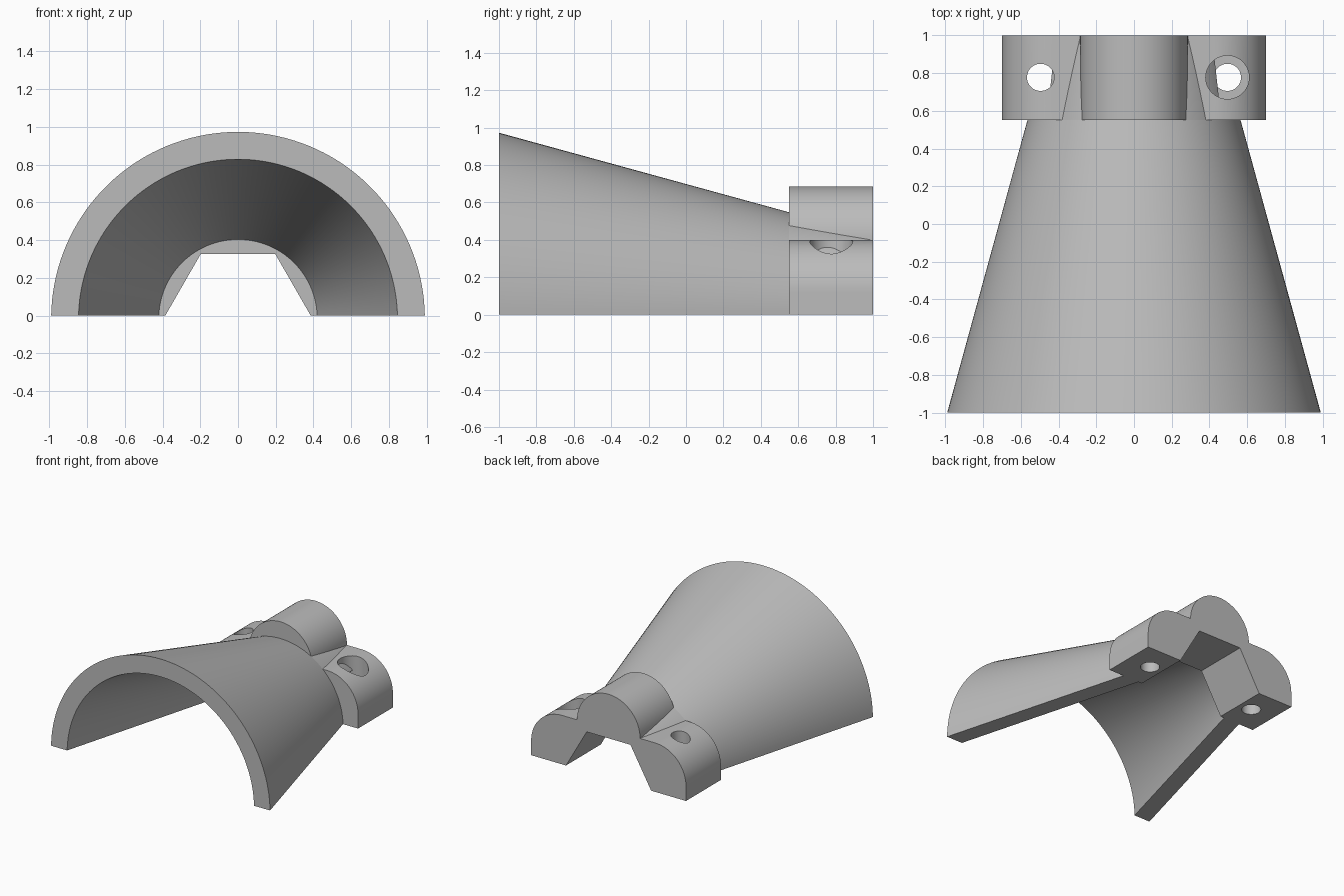
import bpy, bmesh, math

if "Cube" in bpy.data.objects:
    bpy.data.objects.remove(bpy.data.objects["Cube"], do_unlink=True)

AXIS_Z = -0.017            # height of the cone axis
JOIN_Y, BACK_Y = 0.55, 1.0

grey = bpy.data.materials.new("plain grey")
grey.use_nodes = True
grey.diffuse_color = (0.5, 0.5, 0.5, 1)
grey.node_tree.nodes["Principled BSDF"].inputs["Base Color"].default_value = (0.5, 0.5, 0.5, 1)


def finish(name, bm):
    bmesh.ops.recalc_face_normals(bm, faces=bm.faces)
    mesh = bpy.data.meshes.new(name)
    bm.to_mesh(mesh)
    bm.free()
    mesh.materials.append(grey)
    obj = bpy.data.objects.new(name, mesh)
    bpy.context.collection.objects.link(obj)
    return obj


def smooth(obj):
    bpy.ops.object.select_all(action='DESELECT')
    obj.select_set(True)
    bpy.context.view_layer.objects.active = obj
    bpy.ops.object.shade_smooth_by_angle(angle=math.radians(30))


def arc(cx, cz, r, start, end, steps):
    angles = [math.radians(start + (end - start) * i / steps) for i in range(steps + 1)]
    return [(cx + r * math.cos(a), cz + r * math.sin(a)) for a in angles]


def tapered_arch(name, y0, outer0, inner0, y1, outer1, inner1, trim=0, steps=72):
    """Arched conical wall; trim is the angle left off at each foot."""
    bm = bmesh.new()
    loops = []
    for y, r in ((y0, outer0), (y1, outer1), (y1, inner1), (y0, inner0)):
        foot = max(trim, math.degrees(math.asin(-AXIS_Z / r)))
        loops.append([bm.verts.new((x, y, z)) for x, z in
                      arc(0, AXIS_Z, r, foot, 180 - foot, steps)])
    for k in range(4):
        a, b = loops[k], loops[(k + 1) % 4]
        for i in range(steps):
            bm.faces.new((a[i], a[i + 1], b[i + 1], b[i]))
    for end in (0, -1):
        bm.faces.new([loop[end] for loop in loops])
    return finish(name, bm)


def cutter(name, x, r, z0, z1):
    bm = bmesh.new()
    bottom = bm.faces.new([bm.verts.new((px, py, z0))
                           for px, py in arc(x, 0.777, r, 0, 360, 48)[:-1]])
    top = bmesh.ops.extrude_face_region(bm, geom=[bottom])["geom"]
    bmesh.ops.translate(bm, vec=(0, 0, z1 - z0),
                        verts=[v for v in top if isinstance(v, bmesh.types.BMVert)])
    obj = finish(name, bm)
    obj.hide_render = True
    return obj


# Conical half shell, and its shallower continuation between the lobes
smooth(tapered_arch("cone_shell", -1, 0.99, 0.845, JOIN_Y, 0.565, 0.42))
smooth(tapered_arch("valley_fill", JOIN_Y, 0.565, 0.46, BACK_Y - 0.002, 0.504, 0.46, trim=35))

# Clamp block: half profile with side lug and centre lobe, mirrored, hexagonal slot below
half = [(0.198, 0.325), (0.385, 0), (0.70, 0)]
half += arc(0.42, 0.12, 0.28, 0, 90, 24)
half += arc(0, 0.40, 0.285, 0, 90, 24)
outline = half + [(-x, z) for x, z in reversed(half[:-1])]
bm = bmesh.new()
front = bm.faces.new([bm.verts.new((x, JOIN_Y, z)) for x, z in outline])
back = bmesh.ops.extrude_face_region(bm, geom=[front])["geom"]
bmesh.ops.translate(bm, vec=(0, BACK_Y - JOIN_Y, 0),
                    verts=[v for v in back if isinstance(v, bmesh.types.BMVert)])
if not any(f.normal.y < 0 and len(f.verts) == len(outline) for f in bm.faces):
    bm.faces.new([v for v in bm.verts if abs(v.co.y - JOIN_Y) < 1e-5])
block = finish("clamp_block", bm)

# Bolt holes through both lugs, with a counterbore on the left one
cutters = [cutter("right_hole_cutter", -0.495, 0.072, -0.1, 0.6),
           cutter("left_hole_cutter", 0.495, 0.072, -0.1, 0.6),
           cutter("counterbore_cutter", 0.495, 0.115, 0.2, 0.6)]
bpy.context.view_layer.objects.active = block
for tool in cutters:
    mod = block.modifiers.new(tool.name, 'BOOLEAN')
    mod.operation, mod.solver, mod.object = 'DIFFERENCE', 'EXACT', tool
    bpy.ops.object.modifier_apply(modifier=mod.name)
    bpy.data.objects.remove(tool, do_unlink=True)
smooth(block)
